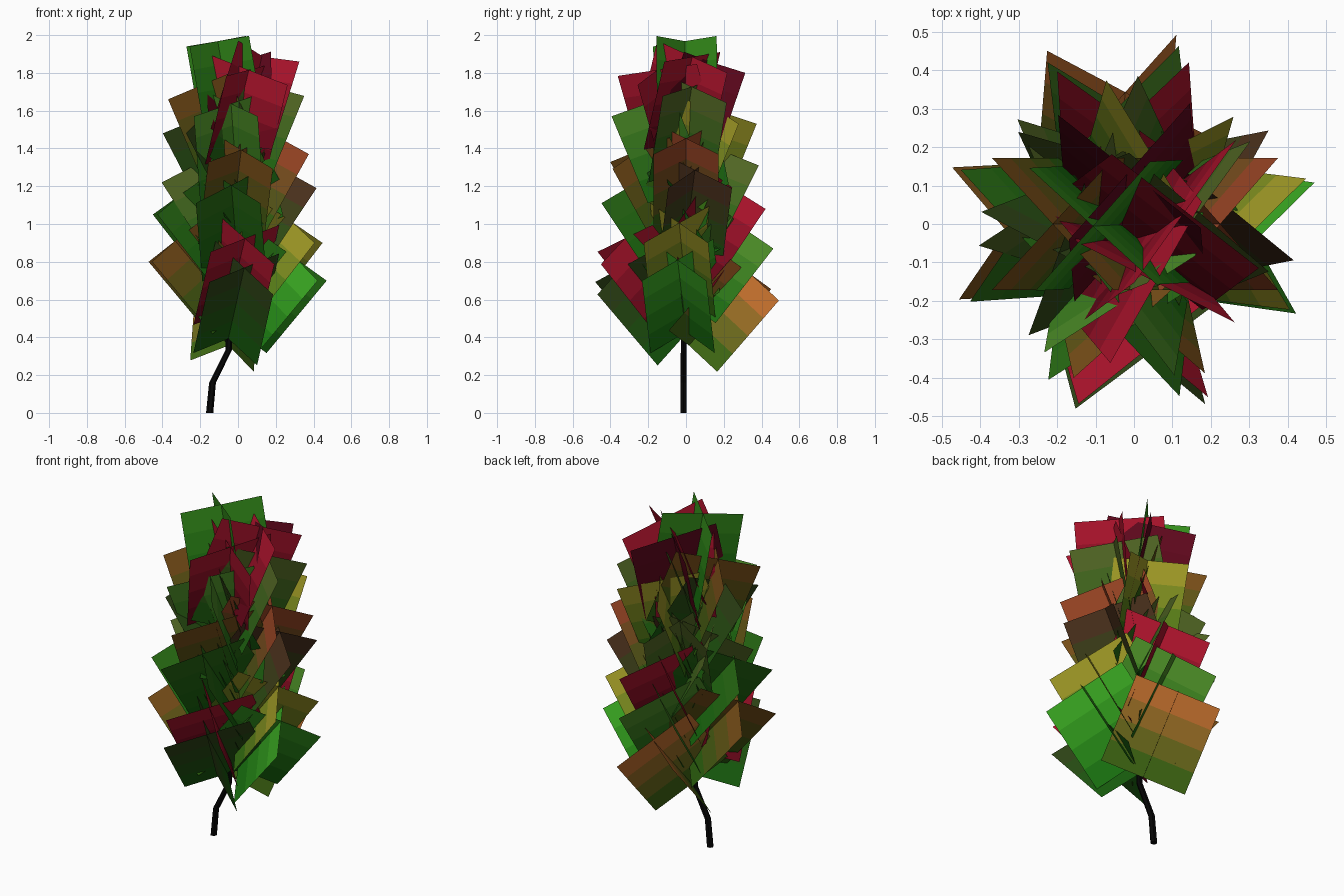
import bpy, math
from mathutils import Vector

if "Cube" in bpy.data.objects:
    bpy.data.objects.remove(bpy.data.objects["Cube"])


def linear(c):
    return [(v / 255) ** 2.2 for v in c]


COLORS = {
    "orange": (192, 110, 48), "brown": (120, 80, 30), "umber": (76, 52, 34),
    "olive": (82, 102, 40), "dark_green": (50, 70, 28), "green": (76, 138, 42),
    "deep_green": (44, 108, 26), "bright_green": (60, 165, 38),
    "crown_green": (55, 140, 32),
    "yellow": (158, 152, 42), "red": (172, 26, 48), "dark_red": (95, 16, 34),
    "rust": (150, 70, 40),
}
GREEN_BASE, RED_BASE = (22, 100, 18), (80, 10, 24)
BANDS = 4


def material(name, rgb):
    mat = bpy.data.materials.get(name) or bpy.data.materials.new(name)
    mat.diffuse_color = (*linear(rgb), 1)
    mat.use_nodes = True
    mat.node_tree.nodes["Principled BSDF"].inputs["Base Color"].default_value = mat.diffuse_color
    return mat


def add_mesh(name, verts, faces):
    mesh = bpy.data.meshes.new(name)
    mesh.from_pydata(verts, [], faces)
    obj = bpy.data.objects.new(name, mesh)
    bpy.context.collection.objects.link(obj)
    return obj


# Leaf: two square cards crossed at right angles along the leaf axis
def leaf(name, azimuth, reach, height, pitch, color, lean=0, length=0.5, half=0.172):
    a, e, l = math.radians(azimuth), math.radians(pitch), math.radians(lean)
    out = Vector((math.cos(a), math.sin(a), 0))
    side0 = Vector((-math.sin(a), math.cos(a), 0))
    z = Vector((0, 0, 1))
    up = z * math.cos(l) + side0 * math.sin(l)
    side = side0 * math.cos(l) - z * math.sin(l)
    axis = out * math.cos(e) + up * math.sin(e)
    under = out * math.sin(e) - up * math.cos(e)
    tip = out * reach + z * height - under * half       # centre of the outer end
    base = tip - axis * length
    verts, faces, bands = [], [], []
    for s in (1, -1):
        diagonal = (under + side * s) * half
        o = len(verts)
        for k in range(BANDS + 1):
            p = base.lerp(tip, k / BANDS)
            verts += [p + diagonal, p, p - diagonal]
        for k in range(BANDS):
            for j in (0, 1):
                i = o + 3 * k + j
                faces.append((i, i + 1, i + 4, i + 3))
                bands.append(k)
    obj = add_mesh(name, verts, faces)
    root = RED_BASE if "red" in color else GREEN_BASE
    for k in range(BANDS):
        t = 0.25 + 0.75 * k / (BANDS - 1)
        rgb = [b + (c - b) * t for b, c in zip(root, COLORS[color])]
        obj.data.materials.append(material(f"{color}_{k}", rgb))
    for poly, k in zip(obj.data.polygons, bands):
        poly.material_index = k


# Six whorls of leaves: azimuth, reach and height of lower tip corners, colour, lean
WHORLS = [
    (50, [(97, .475, .625, "orange", -10), (-88, .475, .66, "dark_green", 11),
          (-8, .45, .70, "bright_green", 0), (183, .465, .80, "brown", 0)]),
    (52, [(97, .445, .87, "green", 0), (-87, .46, .82, "red", 11),
          (-7, .43, .90, "yellow", 0), (184, .44, 1.05, "deep_green", 0)]),
    (56, [(94, .41, 1.08, "red", 0), (-97, .43, 1.11, "deep_green", 0),
          (11, .39, 1.19, "umber", 0), (163, .37, 1.22, "olive", 0)]),
    (61, [(115, .345, 1.31, "olive", 0), (-88, .395, 1.31, "brown", 6),
          (0, .375, 1.37, "rust", 0), (201, .36, 1.48, "dark_green", 0)]),
    (67, [(74, .34, 1.53, "yellow", 0), (-100, .37, 1.57, "green", 0),
          (8, .33, 1.66, "olive", 6), (180, .37, 1.66, "brown", 0)]),
    (71, [(95, .30, 1.80, "dark_red", 0), (-72, .325, 1.76, "red", 8),
          (10, .30, 1.83, "red", 10)]),
]
n = 0
for pitch, ring in WHORLS:
    for azimuth, reach, height, color, lean in ring:
        n += 1
        leaf(f"leaf_{n:02d}", azimuth, reach, height, pitch, color, lean)
leaf("crown_leaf", 183, .265, 1.94, 80, "crown_green", 0, 0.5, 0.16)

# Bent six-sided stem
path = [(-.15, 0), (-.135, .16), (-.05, .33), (-.045, .5), (-.03, .95), (-.02, 1.5)]
S = 6
verts, faces = [], []
for i, (x, z) in enumerate(path):
    r = 0.019 - 0.001 * i
    for j in range(S):
        t = 2 * math.pi * j / S
        verts.append((x + r * math.cos(t), -.013 + r * math.sin(t), z))
for i in range(len(path) - 1):
    for j in range(S):
        q = (j + 1) % S
        faces.append((i * S + j, i * S + q, (i + 1) * S + q, (i + 1) * S + j))
faces += [tuple(reversed(range(S))), tuple(range(len(verts) - S, len(verts)))]
stem = add_mesh("stem", verts, faces)
stem.data.materials.append(material("stem_black", (14, 14, 14)))
